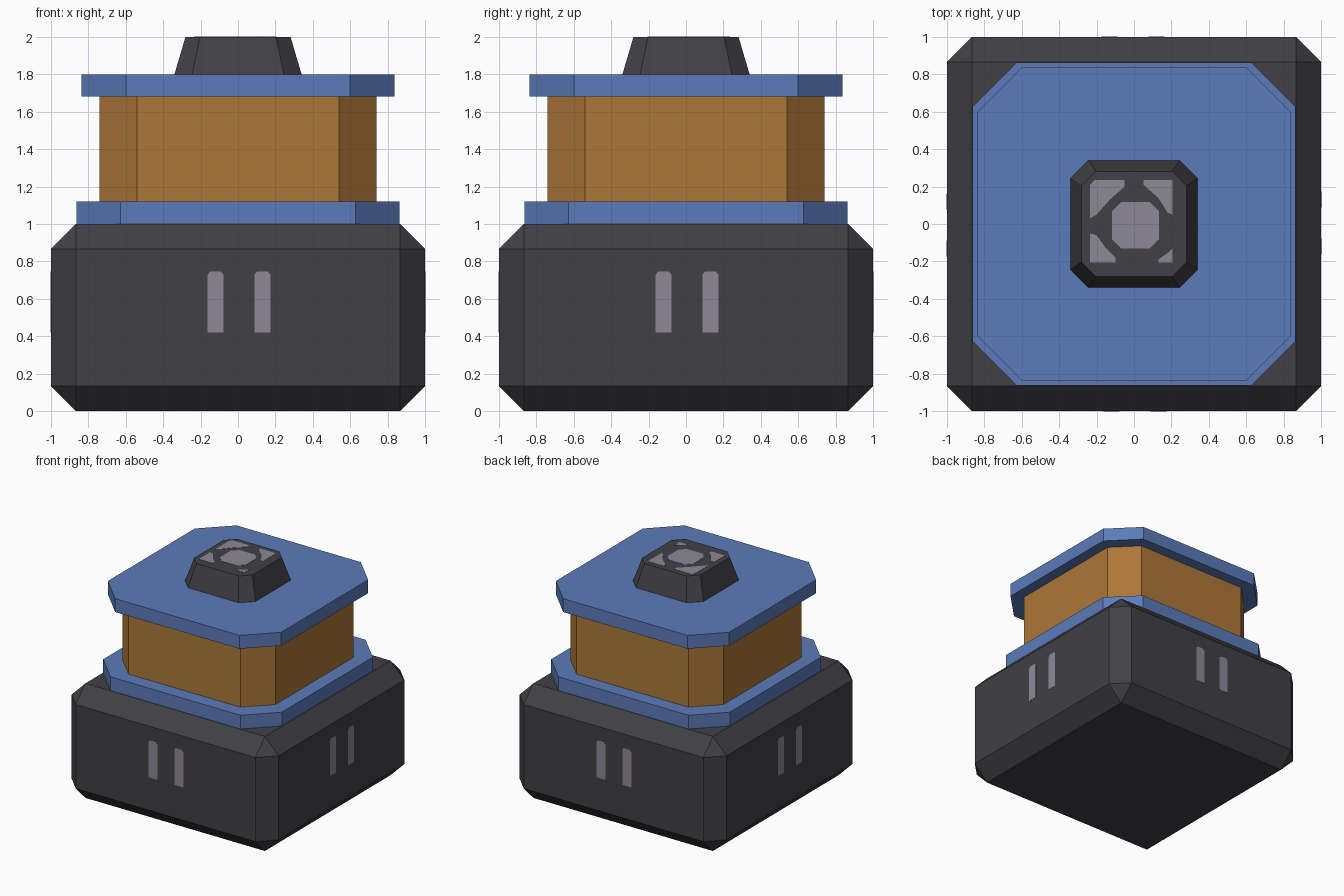
import bpy, bmesh, math
from mathutils import Matrix

if "Cube" in bpy.data.objects:
    bpy.data.objects.remove(bpy.data.objects["Cube"])


def srgb(r, g, b):
    return [((c / 255 + 0.055) / 1.055) ** 2.4 for c in (r, g, b)] + [1.0]


def material(name, rgb):
    m = bpy.data.materials.new(name)
    m.diffuse_color = srgb(*rgb)
    m.use_nodes = True
    m.node_tree.nodes["Principled BSDF"].inputs["Base Color"].default_value = m.diffuse_color
    return m


DARK = material("charcoal", (65, 64, 69))
BLUE = material("blue", (91, 123, 186))
ORANGE = material("amber brown", (173, 119, 56))
GREY = material("lilac grey", (141, 136, 151))


def finish(name, bm, mat):
    bmesh.ops.recalc_face_normals(bm, faces=bm.faces)
    me = bpy.data.meshes.new(name)
    bm.to_mesh(me)
    bm.free()
    me.materials.append(mat)
    ob = bpy.data.objects.new(name, me)
    bpy.context.collection.objects.link(ob)
    return ob


def loft(bm, low, high, z0, z1):
    """Closed prism or frustum between two matching outlines."""
    a = [bm.verts.new((x, y, z0)) for x, y in low]
    b = [bm.verts.new((x, y, z1)) for x, y in high]
    n = len(a)
    bm.faces.new(a[::-1])
    bm.faces.new(b)
    for i in range(n):
        j = (i + 1) % n
        bm.faces.new((a[i], a[j], b[j], b[i]))
    return a + b


def octagon(h, f):
    """Square of half size h with corners cut where the flat ends at f."""
    return [(h, -f), (h, f), (f, h), (-f, h), (-h, f), (-h, -f), (-f, -h), (f, -h)]


def octagon_part(name, low, high, z0, z1, mat):
    bm = bmesh.new()
    loft(bm, octagon(*low), octagon(*high), z0, z1)
    return finish(name, bm, mat)


# Base block with every edge chamfered
bm = bmesh.new()
bmesh.ops.create_cube(bm, size=1, matrix=Matrix.Translation((0, 0, 0.5)) @ Matrix.Diagonal((2, 2, 1, 1)))
bmesh.ops.bevel(bm, geom=bm.edges[:], offset=0.133, offset_type='OFFSET', segments=1, affect='EDGES')
finish("base_block", bm, DARK)

# Stacked cut-corner body and tapered cap
octagon_part("lower_plate", (0.863, 0.628), (0.863, 0.628), 1.0, 1.12, BLUE)
octagon_part("body", (0.74, 0.54), (0.74, 0.54), 1.12, 1.683, ORANGE)
octagon_part("upper_plate", (0.837, 0.6), (0.837, 0.6), 1.683, 1.8, BLUE)
octagon_part("cap", (0.34, 0.245), (0.281, 0.203), 1.8, 2.0, DARK)

# Pair of plain vertical inlay bars on each side of the base
bm = bmesh.new()
for k in range(4):
    for x0, x1 in ((-0.162, -0.077), (0.088, 0.173)):
        bar = [(x0, 0.42), (x1, 0.42), (x1, 0.73), (x1 - 0.015, 0.747),
               (x0 + 0.015, 0.747), (x0, 0.73)]
        vs = loft(bm, bar, bar, 0.998, 1.002)
        stand = Matrix.Rotation(k * math.pi / 2, 4, 'Z') @ Matrix.Rotation(math.pi / 2, 4, 'X')
        bmesh.ops.transform(bm, matrix=stand, verts=vs)
finish("side_inlay_bars", bm, GREY)

# Centre disc and four corner patches on top of the cap
bm = bmesh.new()
disc = [(0.008 + x, -0.007 + y) for x, y in octagon(0.125, 0.075)]
patches = [
    disc,
    [(-0.235, 0.21), (-0.235, 0.03), (-0.2, 0.05), (-0.13, 0.13), (-0.05, 0.2), (-0.05, 0.235), (-0.21, 0.235)],
    [(0.205, 0.235), (0.05, 0.235), (0.05, 0.21), (0.13, 0.14), (0.18, 0.06), (0.205, 0.05)],
    [(-0.235, -0.205), (-0.1, -0.205), (-0.1, -0.18), (-0.15, -0.13), (-0.2, -0.06), (-0.235, -0.05)],
    [(0.205, -0.205), (0.205, -0.13), (0.18, -0.155), (0.13, -0.19), (0.13, -0.205)],
]
for p in patches:
    loft(bm, p, p, 1.998, 2.002)
finish("cap_inlay", bm, GREY)
